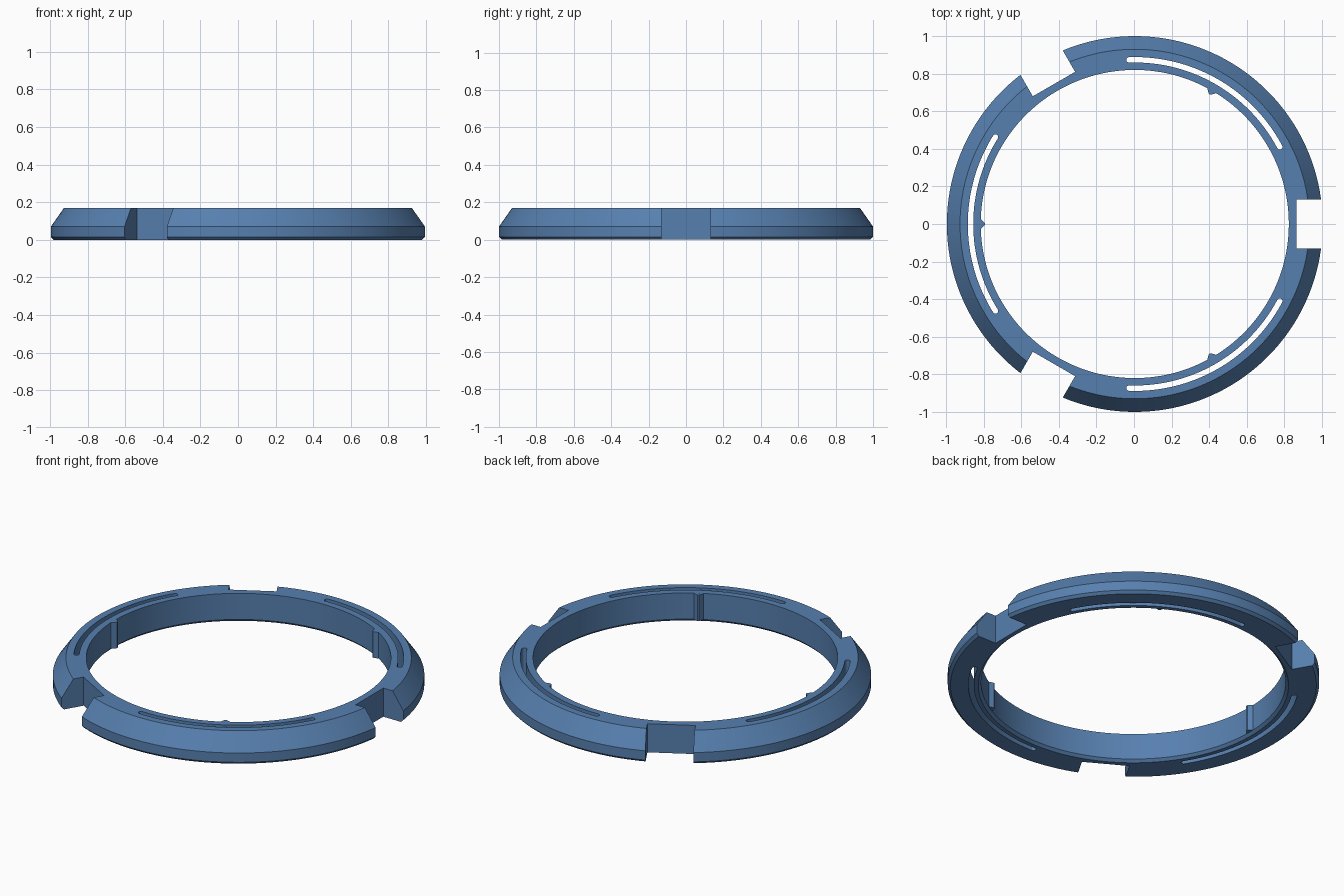
import bpy, bmesh, math
from mathutils import Matrix

if "Cube" in bpy.data.objects:
    bpy.data.objects.remove(bpy.data.objects["Cube"])

SHIFT = 0.004          # re-centres the notched ring on x
SEG = 180

blue = bpy.data.materials.new("steel blue")
blue.diffuse_color = (0.095, 0.215, 0.43, 1)
blue.use_nodes = True
blue.node_tree.nodes["Principled BSDF"].inputs["Base Color"].default_value = blue.diffuse_color


def make_object(name, bm):
    bmesh.ops.recalc_face_normals(bm, faces=bm.faces)
    mesh = bpy.data.meshes.new(name)
    bm.to_mesh(mesh)
    bm.free()
    mesh.materials.append(blue)
    ob = bpy.data.objects.new(name, mesh)
    bpy.context.collection.objects.link(ob)
    return ob


def prism(bm, outline, z0, z1, angle):
    """Extrude a flat outline upward and turn it about z."""
    verts = [bm.verts.new((x, y, z0)) for x, y in outline]
    base = bm.faces.new(verts)
    top = bmesh.ops.extrude_face_region(bm, geom=[base])["geom"]
    new = [g for g in top if isinstance(g, bmesh.types.BMVert)]
    bmesh.ops.translate(bm, verts=new, vec=(0, 0, z1 - z0))
    bmesh.ops.rotate(bm, verts=verts + new, matrix=Matrix.Rotation(math.radians(angle), 3, 'Z'))


def slot_outline(r, half_width, half_angle, steps=40):
    """Curved slot centred on +x with rounded ends."""
    a = math.radians(half_angle)
    pts = []
    for i in range(steps + 1):
        t = -a + 2 * a * i / steps
        pts.append(((r + half_width) * math.cos(t), (r + half_width) * math.sin(t)))
    for end, start in ((a, 0), (-a, math.pi)):
        cx, cy = r * math.cos(end), r * math.sin(end)
        for k in range(1, 8):
            t = end + start + math.pi * k / 8
            pts.append((cx + half_width * math.cos(t), cy + half_width * math.sin(t)))
        if end > 0:
            for i in range(steps + 1):
                t = a - 2 * a * i / steps
                pts.append(((r - half_width) * math.cos(t), (r - half_width) * math.sin(t)))
    return pts


# Ring body: lathed profile with sloped outer top and small bottom chamfers
profile = [(0.835, 0), (0.985, 0), (1.0, 0.015), (1.0, 0.07),
           (0.93, 0.17), (0.82, 0.17), (0.82, 0.015)]
bm = bmesh.new()
rings = []
for i in range(SEG):
    t = 2 * math.pi * i / SEG
    rings.append([bm.verts.new((r * math.cos(t), r * math.sin(t), z)) for r, z in profile])
n = len(profile)
for i in range(SEG):
    a, b = rings[i], rings[(i + 1) % SEG]
    for j in range(n):
        k = (j + 1) % n
        bm.faces.new((a[j], b[j], b[k], a[k]))
ring = make_object("ring", bm)

# Cutters: three outer notches and three curved slots
bm = bmesh.new()
for angle in (0, 120, 240):
    prism(bm, [(0.86, -0.13), (1.2, -0.13), (1.2, 0.13), (0.86, 0.13)], -0.1, 0.3, angle)
    prism(bm, slot_outline(0.874, 0.0145, 32), -0.1, 0.3, angle + 60)
cutter = make_object("notch_and_slot_cutter", bm)
cutter.hide_render = True

# Inner locating nubs
bm = bmesh.new()
for angle in (60, 180, 300):
    prism(bm, [(0.83, -0.028), (0.83, 0.028), (0.816, 0.024), (0.797, 0.005),
               (0.797, -0.005), (0.816, -0.024)], 0.015, 0.1699, angle)
nubs = make_object("inner_nubs", bm)
nubs.location.x = SHIFT

mod = ring.modifiers.new("cut", 'BOOLEAN')
mod.operation = 'DIFFERENCE'
mod.solver = 'EXACT'
mod.object = cutter
bpy.context.view_layer.objects.active = ring
ring.select_set(True)
bpy.ops.object.modifier_apply(modifier="cut")
bpy.data.objects.remove(cutter)
ring.location.x = SHIFT

# Smooth curved walls, crisp edges
bpy.ops.object.select_all(action='DESELECT')
ring.select_set(True)
bpy.ops.object.shade_smooth_by_angle(angle=math.radians(25))
